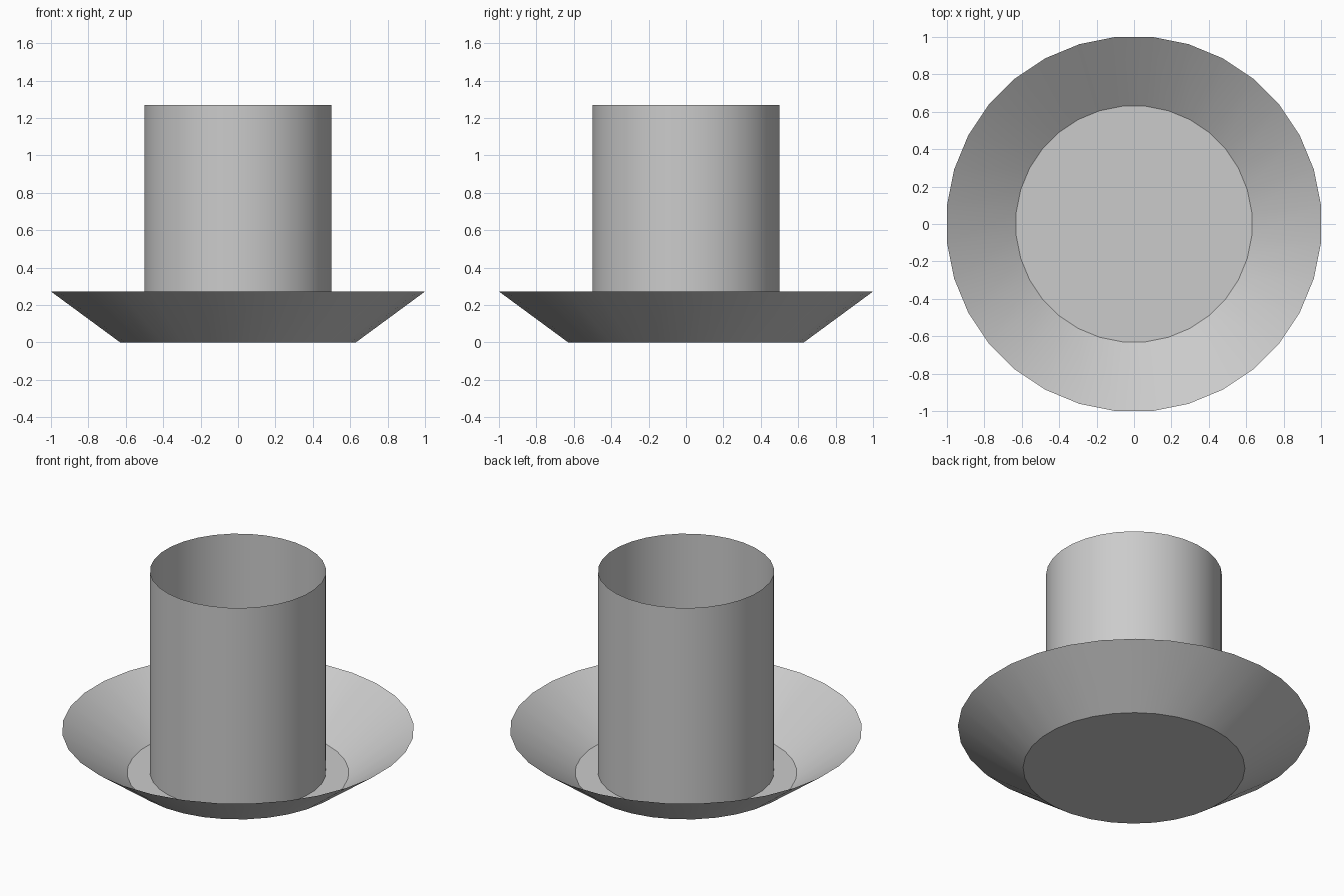
import bpy, bmesh
from math import pi, cos, sin, radians

if "Cube" in bpy.data.objects:
    bpy.data.objects.remove(bpy.data.objects["Cube"])

SIDES = 32


def ring(bm, radius, z):
    # half-step offset puts flat facets on the axes; radius is measured to the facets
    r = radius / cos(pi / SIDES)
    angles = [2 * pi * (i + 0.5) / SIDES for i in range(SIDES)]
    return [bm.verts.new((r * cos(a), r * sin(a), z)) for a in angles]


def thin_shell(name, profile, close_bottom=False):
    bm = bmesh.new()
    rings = [ring(bm, r, z) for r, z in profile]
    for low, high in zip(rings, rings[1:]):
        for i in range(SIDES):
            j = (i + 1) % SIDES
            bm.faces.new((low[i], low[j], high[j], high[i]))
    if close_bottom:
        bm.faces.new(rings[0][::-1])
    mesh = bpy.data.meshes.new(name)
    bm.to_mesh(mesh)
    bm.free()
    ob = bpy.data.objects.new(name, mesh)
    bpy.context.collection.objects.link(ob)
    bpy.ops.object.select_all(action='DESELECT')
    ob.select_set(True)
    bpy.context.view_layer.objects.active = ob
    bpy.ops.object.shade_smooth_by_angle(angle=radians(30))
    return ob


# Flared dish with a flat floor
thin_shell("saucer", [(0.63, 0.0), (1.0, 0.272)], close_bottom=True)

# Open upright tube standing on the dish floor
thin_shell("tube", [(0.5, 0.002), (0.5, 1.27)])
